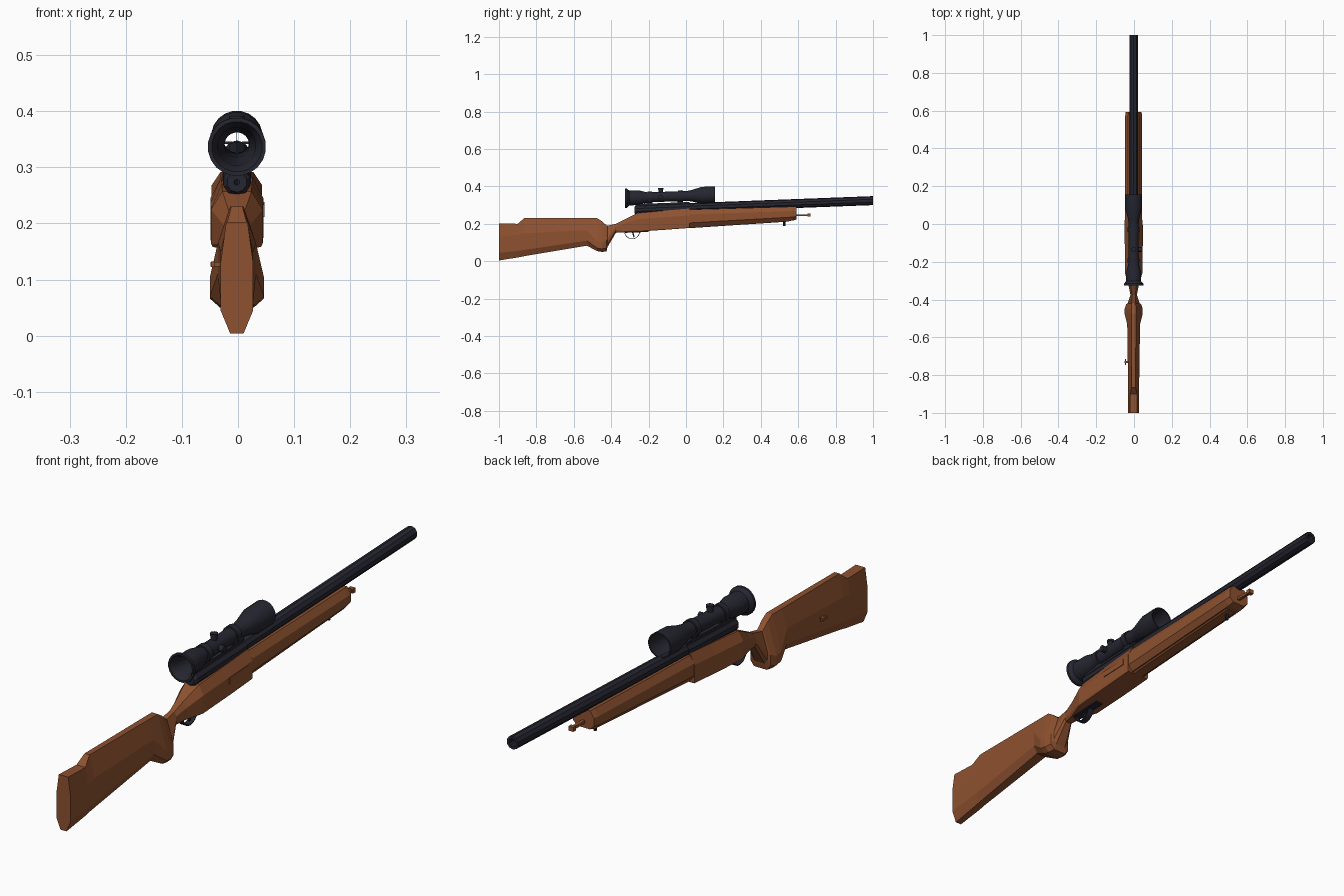
import bpy, bmesh, math
from mathutils import Vector

if "Cube" in bpy.data.objects:
    bpy.data.objects.remove(bpy.data.objects["Cube"])

TILT = math.atan(0.038)      # barrel and scope rise slightly towards the muzzle
CX = -0.002


def material(name, rgb):
    m = bpy.data.materials.new(name)
    m.diffuse_color = (*rgb, 1)
    m.use_nodes = True
    m.node_tree.nodes["Principled BSDF"].inputs["Base Color"].default_value = m.diffuse_color
    return m


WOOD = material("walnut_wood", (0.27, 0.083, 0.029))
STEEL = material("dark_steel", (0.019, 0.019, 0.030))


def finish(name, bm, mat, smooth=None):
    bmesh.ops.recalc_face_normals(bm, faces=bm.faces)
    me = bpy.data.meshes.new(name)
    bm.to_mesh(me)
    bm.free()
    ob = bpy.data.objects.new(name, me)
    bpy.context.collection.objects.link(ob)
    me.materials.append(mat)
    if smooth:
        bpy.ops.object.select_all(action='DESELECT')
        ob.select_set(True)
        bpy.context.view_layer.objects.active = ob
        bpy.ops.object.shade_smooth_by_angle(angle=math.radians(smooth))
    return ob


def skin(bm, rings, closed=False):
    n = len(rings[0])
    last = len(rings) if closed else len(rings) - 1
    for i in range(last):
        a, b = rings[i], rings[(i + 1) % len(rings)]
        for k in range(n):
            bm.faces.new((a[k], a[(k + 1) % n], b[(k + 1) % n], b[k]))
    if not closed:
        bm.faces.new(rings[0])
        bm.faces.new(rings[-1])


def loft(name, stations, mat, smooth=None):
    """Eight-sided sections: y, top, bottom, half width, top half, bottom half, shoulder z, lower z."""
    bm = bmesh.new()
    rings = []
    for y, zt, zb, w, wt, wb, zh, zl in stations:
        half = [(wt, zt), (w, zh), (w, zl), (wb, zb)]
        pts = half + [(-x, z) for x, z in reversed(half)]
        rings.append([bm.verts.new((x + CX, y, z)) for x, z in pts])
    skin(bm, rings)
    return finish(name, bm, mat, smooth)


def lathe(name, profile, sides, z0, mat, smooth=None):
    """Closed (y, radius) profile spun about a tilted axis crossing y=0 at z0."""
    bm = bmesh.new()
    rings = []
    for y, r in profile:
        ring = []
        for k in range(sides):
            a = 2 * math.pi * (k + 0.5) / sides
            ring.append(bm.verts.new((CX + r * math.cos(a), y, z0 + y * math.tan(TILT) + r * math.sin(a))))
        rings.append(ring)
    skin(bm, rings, closed=True)
    return finish(name, bm, mat, smooth)


def box(name, centre, size, mat, tilt=0.0, bevel=0.0):
    bm = bmesh.new()
    bmesh.ops.create_cube(bm, size=1)
    bmesh.ops.scale(bm, vec=size, verts=bm.verts)
    if bevel:
        bmesh.ops.bevel(bm, geom=bm.edges[:], offset=bevel, segments=1, affect='EDGES')
    ob = finish(name, bm, mat)
    ob.location = Vector(centre)
    ob.rotation_euler.x = tilt
    return ob


def knob(name, centre, radius, depth, axis, mat, sides=12):
    bm = bmesh.new()
    bmesh.ops.create_cone(bm, cap_ends=True, segments=sides, radius1=radius, radius2=radius, depth=depth)
    ob = finish(name, bm, mat, 40)
    ob.location = centre
    ob.rotation_euler = Vector((0, 0, 1)).rotation_difference(Vector(axis)).to_euler()
    return ob


# Butt, pistol grip, wrist and receiver bed in one piece
loft("stock", [
    (-1.0, .203, .004, .029, .019, .012, .13, .045),
    (-.90, .200, .020, .029, .018, .014, .14, .055),
    (-.865, .230, .027, .029, .010, .014, .15, .06),
    (-.53, .230, .083, .034, .012, .020, .165, .11),
    (-.475, .230, .054, .048, .012, .030, .105, .07),
    (-.45, .214, .050, .048, .012, .030, .10, .066),
    (-.425, .192, .052, .040, .011, .026, .11, .07),
    (-.42, .190, .075, .032, .010, .020, .12, .09),
    (-.375, .200, .152, .017, .009, .012, .185, .165),
    (-.33, .222, .155, .026, .014, .020, .20, .162),
    (-.26, .257, .158, .046, .026, .043, .225, .164),
    (-.10, .272, .169, .047, .027, .045, .236, .174),
    (.02, .282, .178, .047, .028, .045, .245, .183),
], WOOD)

# Fore-end with chamfered underside
loft("fore_end", [
    (.02, .276, .182, .045, .029, .028, .25, .205),
    (.57, .292, .217, .045, .029, .028, .268, .236),
    (.592, .291, .224, .042, .027, .025, .268, .240),
], WOOD)
loft("fore_end_belly", [
    (.02, .20, .177, .024, .02, .018, .19, .182),
    (.55, .23, .212, .024, .02, .018, .222, .216),
], WOOD)

# Small wooden fittings
box("tip_rod", (CX, .62, .246), (.012, .07, .010), WOOD)
box("tip_bead", (CX, .657, .246), (.020, .016, .016), WOOD)
box("side_stud", (-.038, -.73, .127), (.022, .012, .008), WOOD)
box("side_stud_bar", (-.045, -.73, .127), (.006, .032, .010), WOOD)
box("loading_port", (.043, -.06, .225), (.009, .11, .022), WOOD, TILT)
knob("sling_stud", (CX, .525, .205), .006, .034, (0, 0, 1), STEEL, 8)

# Barrel with bore, and receiver body
lathe("barrel", [(-.02, .024), (1.0, .024), (1.0, .014), (.9, .012), (-.02, .012)],
      10, .286, STEEL, 25)
lathe("receiver", [(-.275, .018), (-.265, .025), (.02, .027), (.02, .005), (-.275, .005)],
      10, .284, STEEL, 25)
box("scope_rail", (CX, -.125, .305), (.026, .29, .012), STEEL, TILT)

# Hollow scope
SZ = .349
lathe("scope_body", [
    (-.325, .052), (-.316, .052), (-.303, .040), (-.250, .039), (-.205, .027),
    (.005, .027), (.03, .031), (.085, .046), (.155, .046),
    (.155, .041), (.09, .040), (.02, .024), (-.23, .022), (-.27, .032), (-.305, .034), (-.325, .045),
], 20, SZ, STEEL, 35)
for i, y in enumerate((-.195, -.03)):
    z = SZ + y * .038
    lathe(f"scope_ring_{i}", [(y - .012, .032), (y + .012, .032), (y + .012, .026), (y - .012, .026)],
          16, SZ, STEEL, 35)
    box(f"scope_mount_{i}", (CX, y, z - .037), (.026, .03, .026), STEEL, TILT)

# Adjustment turrets
zt = SZ - .135 * .038
knob("top_turret", (CX, -.135, zt + .034), .011, .024, (0, 0, 1), STEEL)
knob("top_turret_cap", (CX, -.135, zt + .044), .014, .008, (0, 0, 1), STEEL)
knob("side_turret", (CX + .032, -.135, zt), .012, .022, (1, 0, 0), STEEL)

# Reticle
box("reticle_vertical", (CX, -.12, zt), (.0012, .002, .046), STEEL)
box("reticle_horizontal", (CX, -.12, zt), (.046, .002, .0012), STEEL)
for sx in (-1, 1):
    box("reticle_post", (CX + sx * .016, -.12, zt), (.014, .002, .004), STEEL)
box("reticle_lower_post", (CX, -.12, zt - .016), (.004, .002, .014), STEEL)

# Trigger guard bow and trigger
bm = bmesh.new()
rings = []
for k in range(13):
    a = math.pi * (1 + k / 12)
    c, s = math.cos(a), math.sin(a)
    rings.append([bm.verts.new((CX + x, -.288 + r * c, .160 + r * s))
                  for x, r in ((-.012, .042), (.012, .042), (.012, .039), (-.012, .039))])
skin(bm, rings)
finish("trigger_guard", bm, STEEL, 40)
box("trigger", (CX, -.282, .145), (.008, .007, .034), STEEL, .25)
box("trigger_plate", (CX, -.265, .157), (.03, .13, .006), STEEL, TILT)
